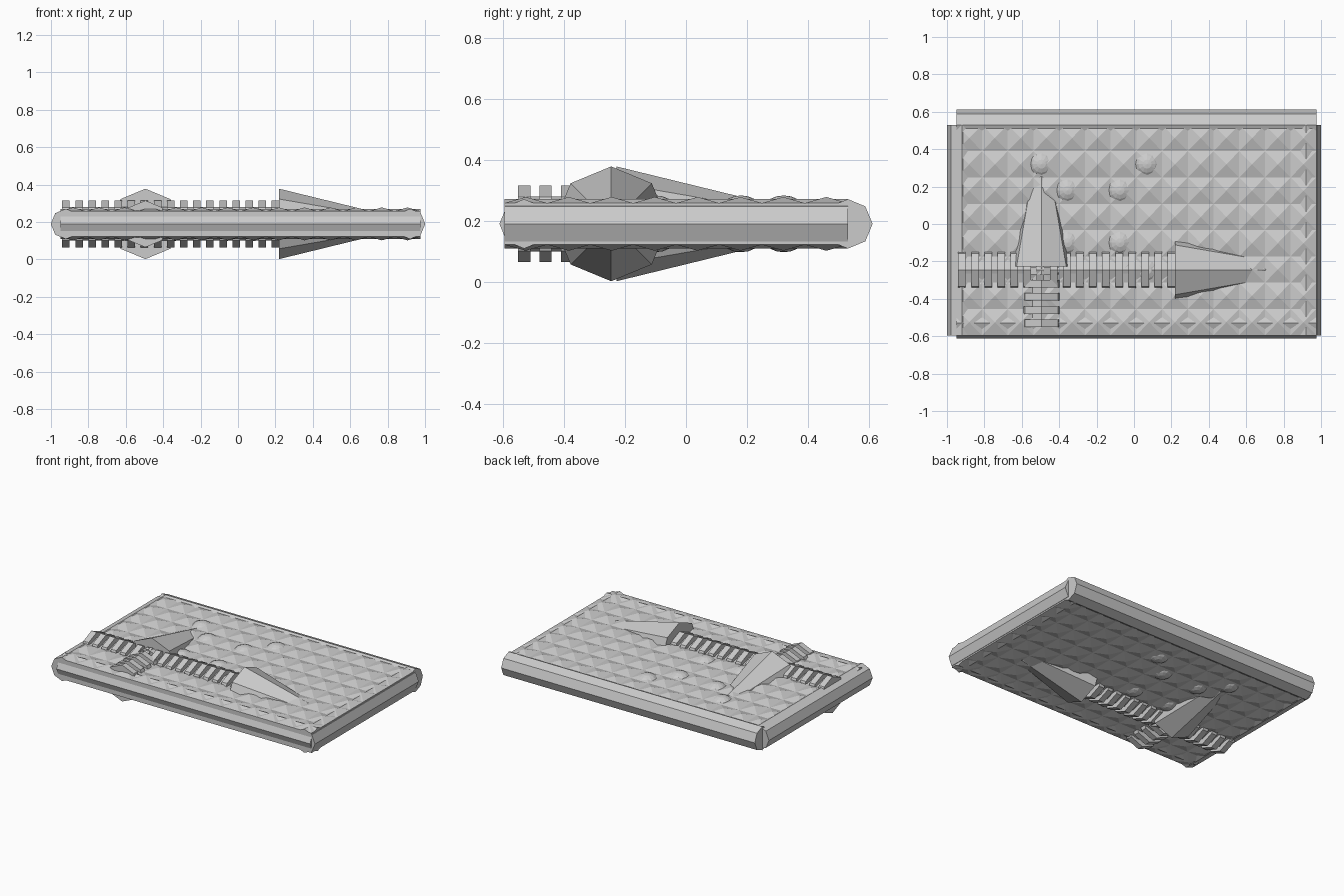
import bpy
import bmesh
from math import pi
from mathutils import Matrix, Vector

if "Cube" in bpy.data.objects:
    bpy.data.objects.remove(bpy.data.objects["Cube"])

MID = 0.19      # height of the symmetry plane
PITCH = 0.07    # spacing of the shaft ribs

grey = bpy.data.materials.new("plain grey")
grey.use_nodes = True
grey.diffuse_color = (0.6, 0.6, 0.6, 1)
grey.node_tree.nodes["Principled BSDF"].inputs["Base Color"].default_value = (0.6, 0.6, 0.6, 1)

TURN = {"x": Matrix.Rotation(pi / 2, 4, "Y"), "y": Matrix.Rotation(-pi / 2, 4, "X")}


def finish(name, bm):
    mesh = bpy.data.meshes.new(name)
    bm.to_mesh(mesh)
    bm.free()
    mesh.materials.append(grey)
    obj = bpy.data.objects.new(name, mesh)
    bpy.context.collection.objects.link(obj)
    return obj


def prism(bm, axis, start, end, across, r1, r2=None):
    """Eight-sided bar or cone lying along an axis, with a corner pointing up."""
    c = (start + end) / 2
    at = Vector((c, across, MID) if axis == "x" else (across, c, MID))
    bmesh.ops.create_cone(bm, cap_ends=True, segments=8, radius1=r1,
                          radius2=r1 if r2 is None else r2, depth=end - start,
                          matrix=Matrix.Translation(at) @ TURN[axis])


# Slab core
X0, X1, Y0, Y1 = -0.95, 0.975, -0.595, 0.53
VALLEY, PEAK = 0.068, 0.088
centre = Matrix.Translation(((X0 + X1) / 2, (Y0 + Y1) / 2, MID))
size = Matrix.Diagonal((X1 - X0, Y1 - Y0, 2 * VALLEY, 1))
bm = bmesh.new()
bmesh.ops.create_cube(bm, size=1, matrix=centre @ size)
finish("slab_core", bm)

# Studded faces: a grid of shallow pyramids above and below
for name, side in (("upper_studs", 1), ("lower_studs", -1)):
    bm = bmesh.new()
    bmesh.ops.create_grid(bm, x_segments=14, y_segments=8, size=0.5)
    bmesh.ops.poke(bm, faces=bm.faces[:], offset=PEAK - VALLEY)
    bmesh.ops.transform(bm, verts=bm.verts[:], matrix=centre
                        @ Matrix.Translation((0, 0, side * VALLEY))
                        @ Matrix.Diagonal((X1 - X0, Y1 - Y0, side, 1)))
    if side < 0:
        bmesh.ops.reverse_faces(bm, faces=bm.faces[:])
    finish(name, bm)

# Edge rails
for name, axis, start, end, across in (
        ("front_rail", "x", X0, X1, -0.53), ("back_rail", "x", X0, X1, 0.53),
        ("right_rail", "y", Y0, Y1, -0.92), ("left_rail", "y", Y0, Y1, 0.92)):
    bm = bmesh.new()
    prism(bm, axis, start, end, across, 0.081)
    finish(name, bm)

# Two arrows: pointed head, plain core and ribbed shaft
for name, axis, start, base, across, ribs in (
        ("long_arrow", "x", -0.94, 0.22, -0.245, 17),
        ("short_arrow", "y", -0.55, -0.228, -0.495, 5)):
    bm = bmesh.new()
    prism(bm, axis, base, base + 0.77, across, 0.188, 0)
    finish(name + "_head", bm)
    bm = bmesh.new()
    prism(bm, axis, start, base, across, 0.09)
    for i in range(ribs):
        s = start + i * PITCH
        prism(bm, axis, s, s + 0.04, across, 0.125)
    finish(name + "_shaft", bm)

# Round knobs showing on both faces
bm = bmesh.new()
for x, y in ((-0.495, 0.32), (0.07, 0.32), (-0.355, 0.18), (-0.075, 0.18),
             (-0.355, -0.1), (-0.075, -0.1), (0.07, -0.245)):
    bmesh.ops.create_uvsphere(bm, u_segments=12, v_segments=12, radius=0.093,
                              matrix=Matrix.Translation((x, y, MID)))
finish("knobs", bm)
